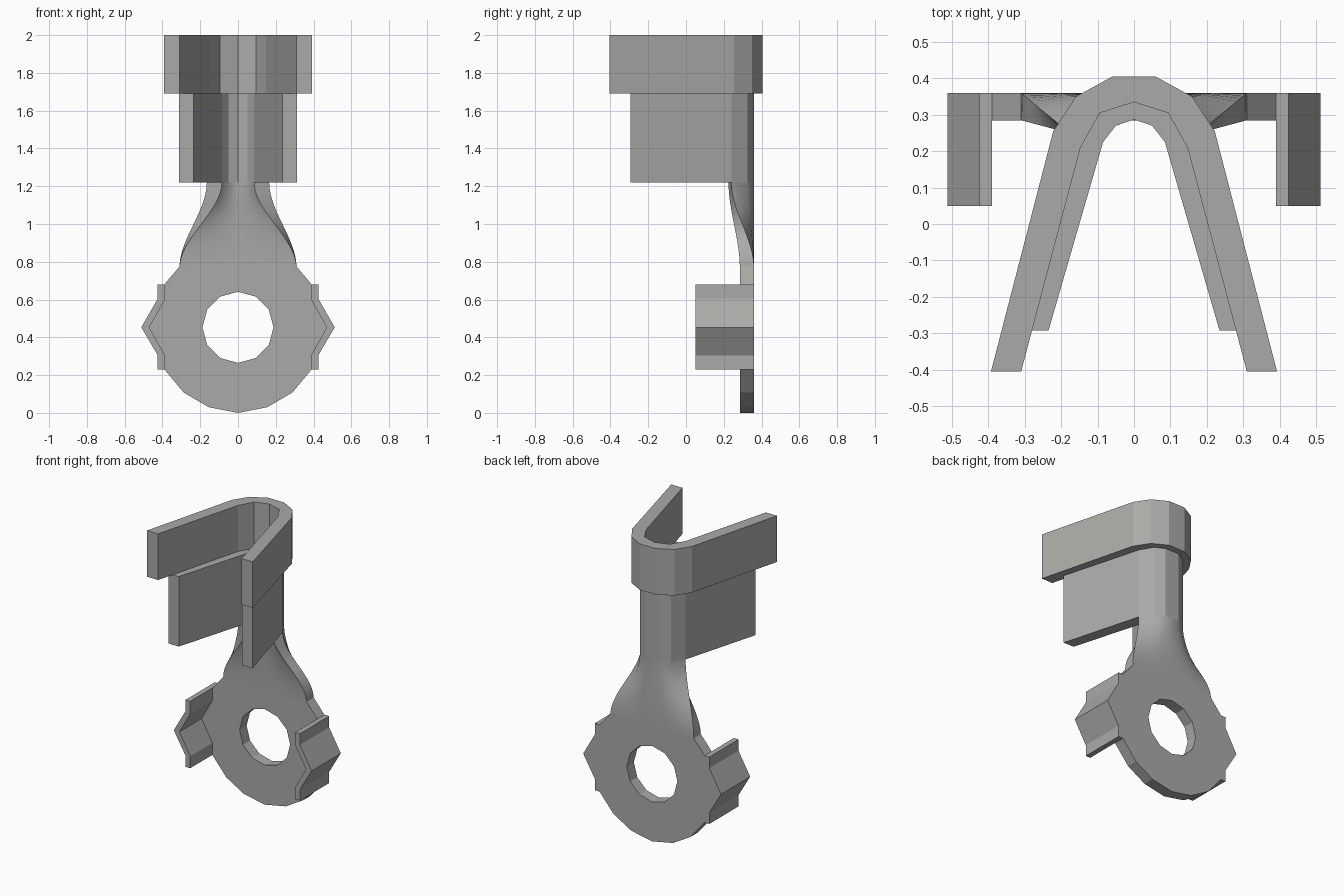
import bpy, bmesh, math

if "Cube" in bpy.data.objects:
    bpy.data.objects.remove(bpy.data.objects["Cube"])

# Single flat grey
grey = bpy.data.materials.new("grey")
grey.use_nodes = True
colour = (0.40, 0.41, 0.39, 1)
grey.diffuse_color = colour
grey.node_tree.nodes["Principled BSDF"].inputs["Base Color"].default_value = colour


def finish(name, bm):
    bmesh.ops.recalc_face_normals(bm, faces=bm.faces)
    mesh = bpy.data.meshes.new(name)
    bm.to_mesh(mesh)
    bm.free()
    mesh.materials.append(grey)
    obj = bpy.data.objects.new(name, mesh)
    bpy.context.collection.objects.link(obj)
    return obj


def mirrored(half):
    """Right-hand points, ordered from the arm tip to the centre, to a full path."""
    return half + [(-x, y) for x, y in reversed(half) if x > 1e-5]


def extrude(name, outline, to_3d, depth):
    bm = bmesh.new()
    face = bm.faces.new([bm.verts.new(to_3d(*p)) for p in outline])
    res = bmesh.ops.extrude_face_region(bm, geom=[face], use_keep_orig=True)
    verts = [g for g in res["geom"] if isinstance(g, bmesh.types.BMVert)]
    bmesh.ops.translate(bm, verts=verts, vec=depth)
    return finish(name, bm)


def clip(name, outer, inner, z0, z1):
    outline = mirrored(outer) + mirrored(inner)[::-1]
    return extrude(name, outline, lambda x, y: (x, y, z0), (0, 0, z1 - z0))


# Two stacked U-shaped clips, open to the front
clip("upper_clip",
     [(0.393, -0.405), (0.222, 0.255), (0.16, 0.35), (0.06, 0.405)],
     [(0.31, -0.405), (0.147, 0.21), (0.094, 0.305), (0, 0.335)], 1.69, 2.0)
low_outer = [(0.165, 0.24), (0.115, 0.325), (0.05, 0.36)]
low_inner = [(0.085, 0.225), (0.05, 0.27), (0, 0.287)]
clip("lower_clip", [(0.313, -0.293)] + low_outer,
     [(0.235, -0.293)] + low_inner, 1.22, 1.69)

# Neck: the curved clip section blends into the flat plate section
FRONT, BACK, TOP, BASE, HALF = 0.285, 0.36, 1.22, 0.77, 0.31
bm = bmesh.new()
rings = []
STEPS = 14
section = ([(p, HALF / 0.165, BACK) for p in mirrored(low_outer)]
           + [(p, HALF / 0.085, FRONT) for p in mirrored(low_inner)[::-1]])
for i in range(STEPS + 1):
    t = i / STEPS
    f = t * t * (3 - 2 * t)
    z = TOP + (BASE - TOP) * t
    rings.append([bm.verts.new((x * (1 + (s - 1) * f), y + (flat - y) * f, z))
                  for (x, y), s, flat in section])
n = len(section)
for a, b in zip(rings, rings[1:]):
    for k in range(n):
        bm.faces.new((a[k], a[(k + 1) % n], b[(k + 1) % n], b[k]))
bm.faces.new(rings[0])
bm.faces.new(rings[-1])
neck = finish("neck", bm)
bpy.ops.object.select_all(action="DESELECT")
neck.select_set(True)
bpy.context.view_layer.objects.active = neck
bpy.ops.object.shade_smooth_by_angle(angle=math.radians(40))

# Flat ring plate with a twelve-sided hole
half = [(0.31, 0.775), (0.39, 0.68), (0.39, 0.595), (0.47, 0.453), (0.39, 0.31),
        (0.39, 0.23), (0.287, 0.107), (0.155, 0.03), (0, 0.0)]
hole = [(0.188 * math.sin(k * math.pi / 6), 0.453 + 0.188 * math.cos(k * math.pi / 6))
        for k in range(12)]
bm = bmesh.new()
edges = []
for loop in (mirrored(half), hole):
    vs = [bm.verts.new((x, BACK, z)) for x, z in loop]
    edges += [bm.edges.new((vs[k], vs[(k + 1) % len(vs)])) for k in range(len(vs))]
bmesh.ops.triangle_fill(bm, edges=edges, use_beauty=True, normal=(0, 1, 0))
res = bmesh.ops.extrude_face_region(bm, geom=bm.faces[:], use_keep_orig=True)
bmesh.ops.translate(bm, vec=(0, FRONT - BACK, 0),
                    verts=[g for g in res["geom"] if isinstance(g, bmesh.types.BMVert)])
finish("ring_plate", bm)

# Bent side tabs reaching forward from the plate
tab = [(0.425, 0.68), (0.425, 0.605), (0.512, 0.453), (0.425, 0.305), (0.425, 0.23),
       (0.39, 0.23), (0.39, 0.31), (0.47, 0.453), (0.39, 0.595), (0.39, 0.68)]
for side, name in ((1, "left_tab"), (-1, "right_tab")):
    extrude(name, tab, lambda x, z: (side * x, BACK, z), (0, 0.05 - BACK, 0))
